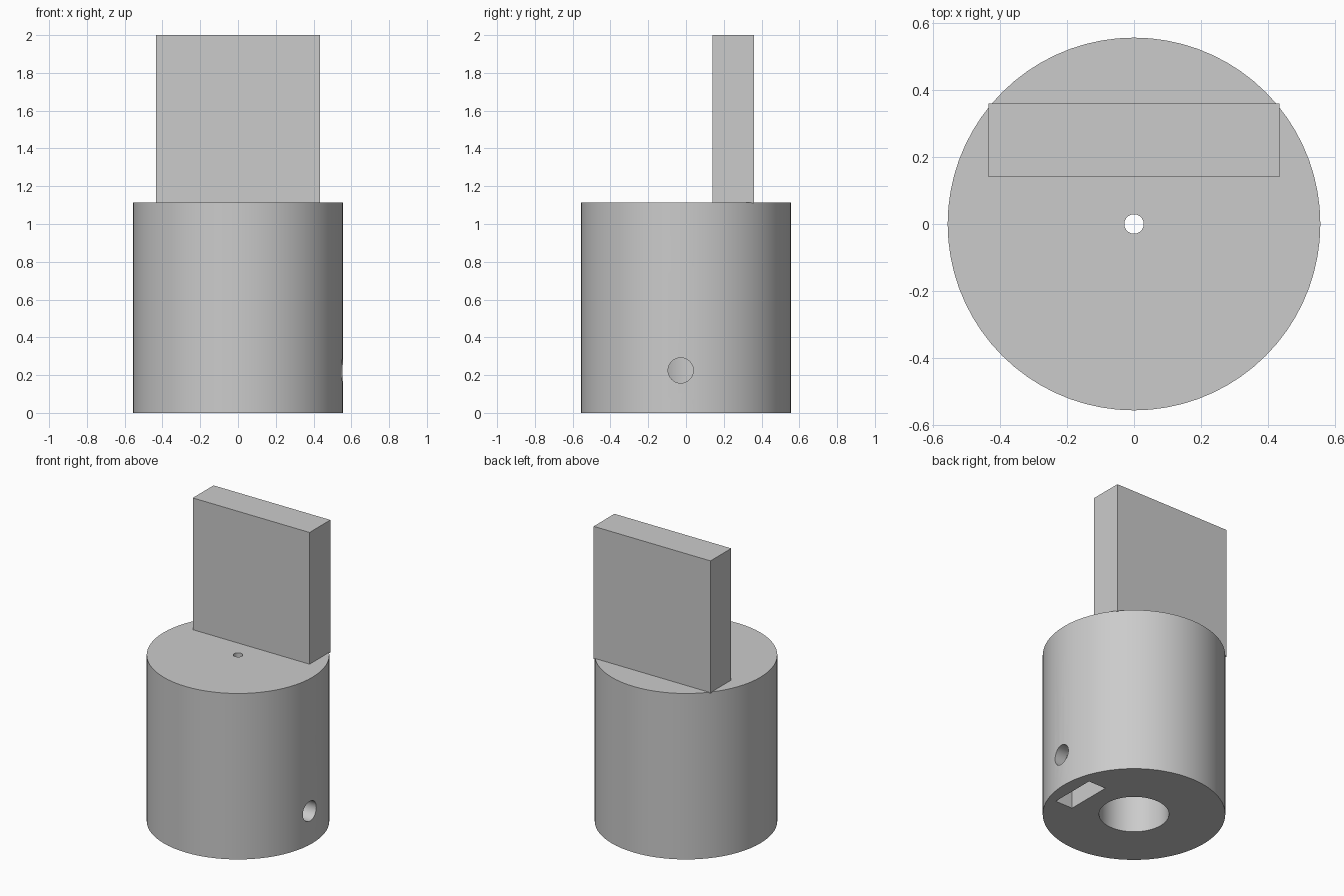
import bpy
from math import pi, radians

if "Cube" in bpy.data.objects:
    bpy.data.objects.remove(bpy.data.objects["Cube"], do_unlink=True)

# Single grey finish
grey = bpy.data.materials.new("plain grey")
grey.use_nodes = True
colour = (0.6, 0.6, 0.6, 1)
grey.diffuse_color = colour
grey.node_tree.nodes["Principled BSDF"].inputs["Base Color"].default_value = colour


def finish(obj, name):
    obj.name = obj.data.name = name
    obj.data.materials.clear()
    obj.data.materials.append(grey)
    return obj


def cylinder(name, radius, low, high, sides=72):
    bpy.ops.mesh.primitive_cylinder_add(
        vertices=sides, radius=radius, depth=high - low,
        location=(0, 0, (low + high) / 2))
    return finish(bpy.context.object, name)


def box(name, low, high):
    centre = [(a + b) / 2 for a, b in zip(low, high)]
    bpy.ops.mesh.primitive_cube_add(size=1, location=centre)
    obj = bpy.context.object
    obj.scale = [b - a for a, b in zip(low, high)]
    bpy.ops.object.transform_apply(location=False, rotation=False, scale=True)
    return finish(obj, name)


def cut(target, cutters):
    for cutter in cutters:
        mod = target.modifiers.new("cut", "BOOLEAN")
        mod.operation = "DIFFERENCE"
        mod.solver = "EXACT"
        mod.object = cutter
        bpy.context.view_layer.objects.active = target
        bpy.ops.object.modifier_apply(modifier=mod.name)
        bpy.data.objects.remove(cutter, do_unlink=True)


def smooth(obj):
    bpy.ops.object.select_all(action="DESELECT")
    obj.select_set(True)
    bpy.context.view_layer.objects.active = obj
    bpy.ops.object.shade_smooth_by_angle(angle=radians(30))


RADIUS, TOP, SEAM = 0.556, 1.115, 0.89

# Round body with a shaft bore, a nut slot and a set screw hole
body = cylinder("body", RADIUS, 0, TOP)
bore = cylinder("bore_cutter", 0.213, -0.1, SEAM, 64)
pinhole = cylinder("pinhole_cutter", 0.029, SEAM - 0.1, TOP + 0.1, 32)
slot = box("slot_cutter", (0.337, -0.185, -0.1), (0.467, 0.13, 0.4))
screw = cylinder("screw_cutter", 0.067, 0, 0.6, 32)
screw.rotation_euler.y = pi / 2
screw.location = (0.4, -0.028, 0.225)
cut(body, [bore, pinhole, slot, screw])
smooth(body)

# Upright flat blade behind the centre, its corners just past the rim
box("blade", (-0.434, 0.14, TOP - 0.005), (0.434, 0.36, 2))
